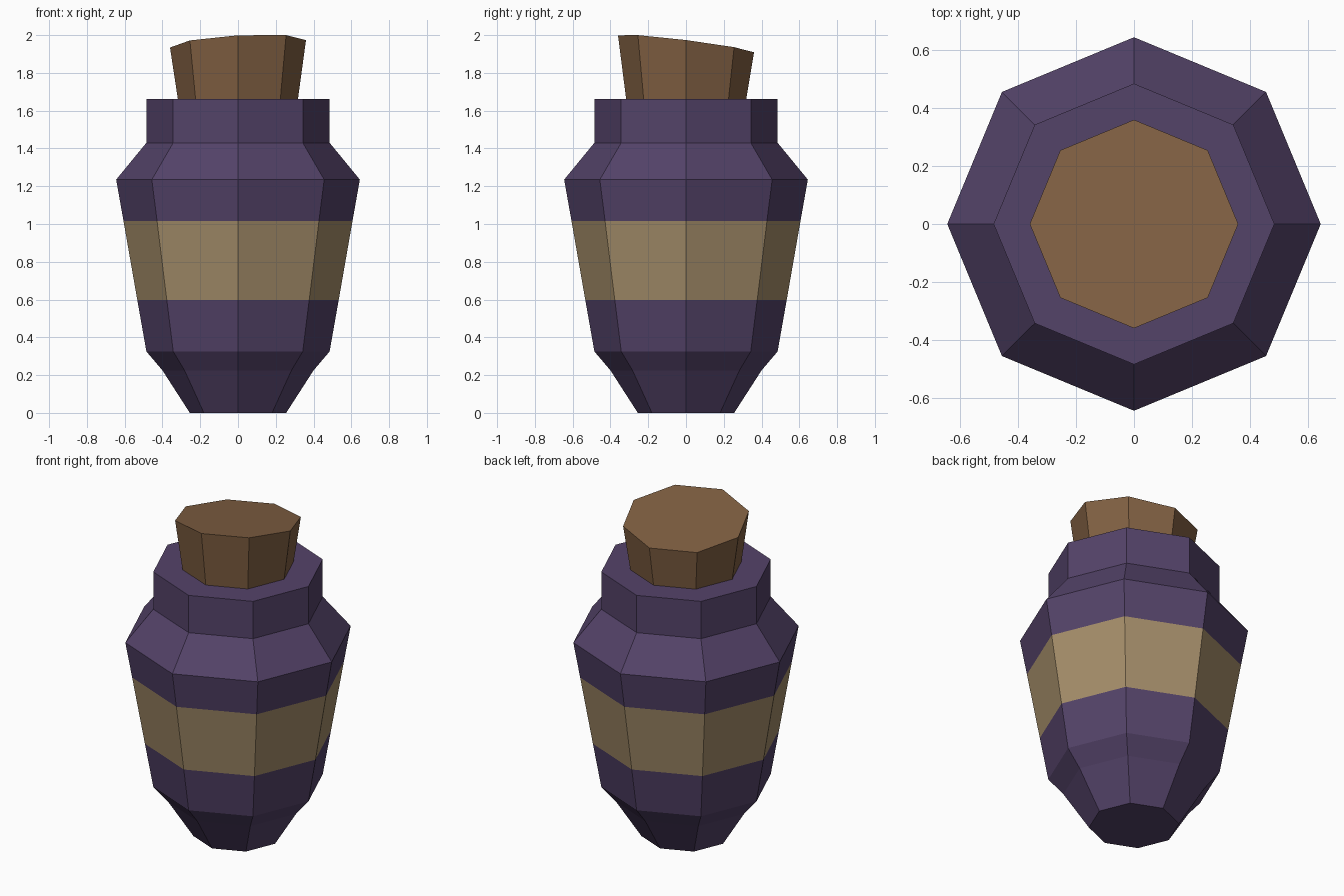
import bpy
import bmesh
import math

if "Cube" in bpy.data.objects:
    bpy.data.objects.remove(bpy.data.objects["Cube"])

SIDES = 8


def material(name, rgb):
    """Flat material from sRGB 0-255 values, stored as linear."""
    lin = [((c / 255 + 0.055) / 1.055) ** 2.4 for c in rgb]
    mat = bpy.data.materials.new(name)
    mat.diffuse_color = (*lin, 1)
    mat.use_nodes = True
    mat.node_tree.nodes["Principled BSDF"].inputs["Base Color"].default_value = mat.diffuse_color
    return mat


def lathe(name, profile, mats):
    """Closed octagonal solid from (radius, height) rings, bottom to top."""
    bm = bmesh.new()
    rings = []
    for r, z in profile:
        angles = [2 * math.pi * i / SIDES for i in range(SIDES)]
        rings.append([bm.verts.new((r * math.cos(a), r * math.sin(a), z)) for a in angles])
    for low, high in zip(rings, rings[1:]):
        for i in range(SIDES):
            j = (i + 1) % SIDES
            bm.faces.new((low[i], low[j], high[j], high[i]))
    bm.faces.new(rings[0][::-1])
    bm.faces.new(rings[-1])
    mesh = bpy.data.meshes.new(name)
    bm.to_mesh(mesh)
    bm.free()
    for m in mats:
        mesh.materials.append(m)
    obj = bpy.data.objects.new(name, mesh)
    bpy.context.collection.objects.link(obj)
    return obj


purple = material("purple glaze", (84, 67, 105))
tan = material("tan label", (165, 142, 106))
brown = material("brown cork", (130, 97, 67))

# Jar body: tapered foot, flared belly with flush band, shoulder and collar
BAND = (0.597, 1.015)
jar = lathe("jar_body", [
    (0.255, 0.0), (0.40, 0.225), (0.485, 0.325),
    (0.533, BAND[0]), (0.606, BAND[1]),
    (0.645, 1.235), (0.485, 1.43), (0.485, 1.662),
], [purple, tan])
for face in jar.data.polygons:
    if BAND[0] < face.center.z < BAND[1]:
        face.material_index = 1

# Cork stopper: flares upward, sits a little inside the collar, slanted top
cork = lathe("cork_stopper", [(0.309, 1.60), (0.36, 1.95)], [brown])
for v in cork.data.vertices:
    if v.co.z > 1.9:
        v.co.z = 1.954 + 0.055 * v.co.x - 0.125 * v.co.y
